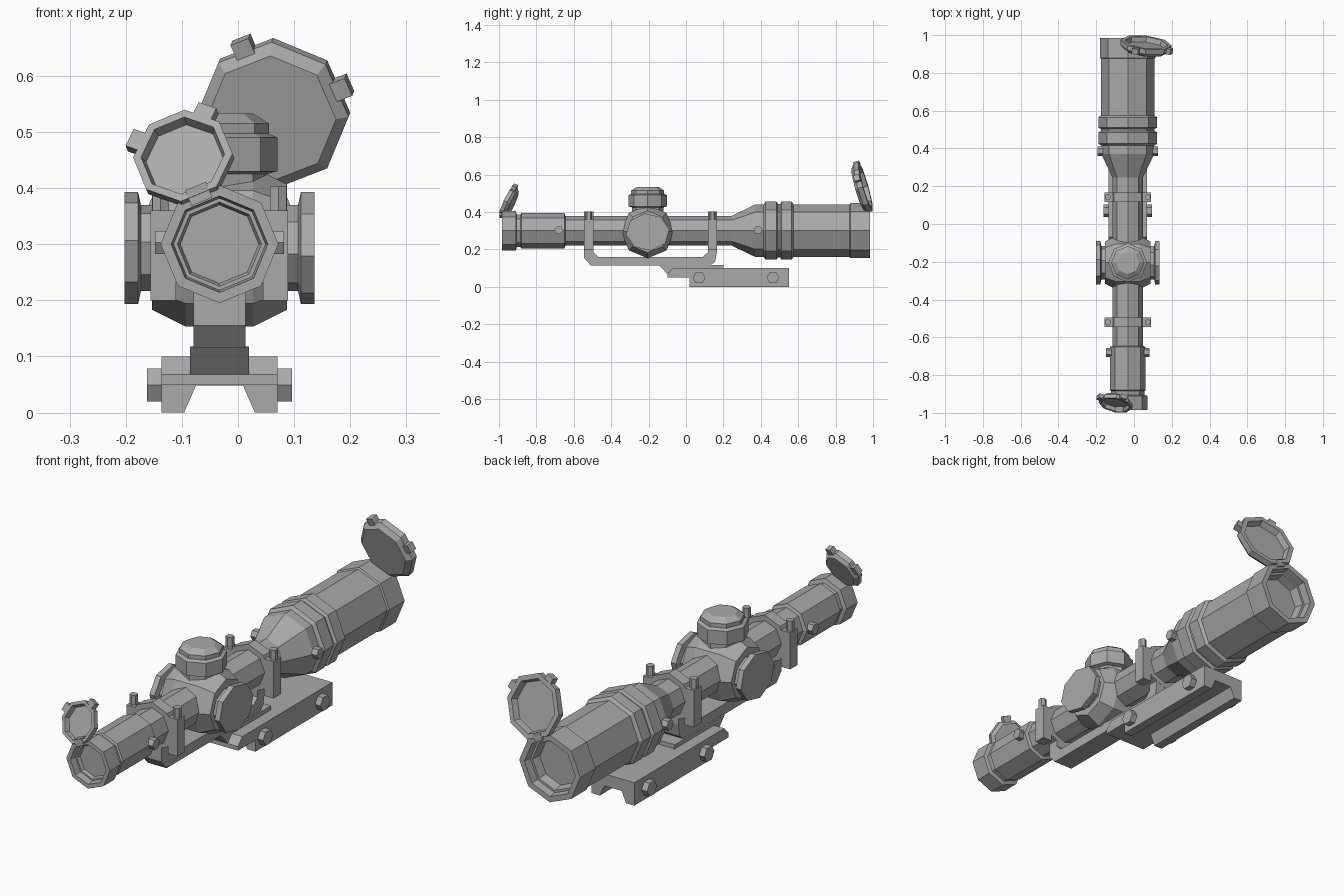
import bpy, bmesh
from math import cos, sin, pi, radians
from mathutils import Matrix, Vector

if "Cube" in bpy.data.objects:
    bpy.data.objects.remove(bpy.data.objects["Cube"])

CX, CZ = -0.033, 0.30          # optical axis
TURRET_Y = -0.205

grey = bpy.data.materials.new("matte_grey")
grey.use_nodes = True
grey.diffuse_color = (0.4, 0.4, 0.4, 1)
grey.node_tree.nodes["Principled BSDF"].inputs["Base Color"].default_value = (0.4, 0.4, 0.4, 1)


def finish(name, bm):
    bmesh.ops.recalc_face_normals(bm, faces=bm.faces)
    mesh = bpy.data.meshes.new(name)
    bm.to_mesh(mesh)
    bm.free()
    mesh.materials.append(grey)
    obj = bpy.data.objects.new(name, mesh)
    bpy.context.collection.objects.link(obj)
    return obj


def frame(origin, x, y, z):
    m = Matrix((x, y, z)).transposed().to_4x4()
    m.translation = Vector(origin)
    return m


X, Y, Z = Vector((1, 0, 0)), Vector((0, 1, 0)), Vector((0, 0, 1))


def lathe(name, profile, matrix, sides=8):
    """Revolve (height, radius) points around the local z axis."""
    bm = bmesh.new()
    rings = []
    for h, r in profile:
        if r == 0:
            rings.append([bm.verts.new((0, 0, h))] * sides)
        else:
            rings.append([bm.verts.new((r * cos(2 * pi * i / sides), r * sin(2 * pi * i / sides), h))
                          for i in range(sides)])
    for a, b in zip(rings, rings[1:]):
        for i in range(sides):
            j = (i + 1) % sides
            quad = list(dict.fromkeys((a[i], a[j], b[j], b[i])))
            if len(quad) > 2:
                bm.faces.new(quad)
    bmesh.ops.dissolve_limit(bm, angle_limit=0.01, verts=bm.verts, edges=bm.edges)
    bm.transform(matrix)
    return finish(name, bm)


def prism(name, points, depth, matrix):
    """Extrude an outline, centred on the local z axis."""
    bm = bmesh.new()
    lo = [bm.verts.new((u, v, -depth / 2)) for u, v in points]
    hi = [bm.verts.new((u, v, depth / 2)) for u, v in points]
    bm.faces.new(lo)
    bm.faces.new(hi)
    for i in range(len(points)):
        j = (i + 1) % len(points)
        bm.faces.new((lo[i], lo[j], hi[j], hi[i]))
    bm.transform(matrix)
    return finish(name, bm)


def box(name, size, matrix):
    a, b = size[0] / 2, size[1] / 2
    return prism(name, [(-a, -b), (a, -b), (a, b), (-a, b)], size[2], matrix)


def bolt(name, length, radius, centre, axis):
    x = Y if axis != Y else Z
    lathe(name, [(-length / 2, 0), (-length / 2, radius), (length / 2, radius), (length / 2, 0)],
          frame(centre, x, axis.cross(x), axis), 6)


# Main tube with recessed glass at both ends
along_y = frame((CX, 0, CZ), X, -Z, Y)
lathe("scope_tube", [
    (-.94, 0), (-.94, .07), (-.955, .075), (-.955, .082), (-.985, .086), (-.985, .105),
    (-.91, .105), (-.905, .088), (-.885, .088), (-.88, .095), (-.65, .095), (-.645, .08),
    (.245, .08), (.37, .14), (.415, .14), (.425, .155), (.485, .155), (.492, .142),
    (.503, .142), (.51, .155), (.565, .155), (.575, .141), (.875, .141), (.88, .147),
    (.985, .147), (.985, .122), (.95, .118), (.95, .108), (.91, .1), (.91, 0)], along_y)

# Turret housing
lathe("turret_housing", [(-.12, 0), (-.12, .112), (-.06, .142), (.06, .142), (.12, .112), (.12, 0)],
      frame((CX, TURRET_Y, CZ - .005), Y, Z, X))

# Top turret
lathe("top_turret", [
    (.38, 0), (.38, .085), (.425, .085), (.43, .103), (.49, .103), (.497, .088), (.515, .088),
    (.533, .06), (.533, 0)], frame((CX, TURRET_Y, 0), X, Y, Z))

# Side turrets
for side, label in ((1, "left"), (-1, "right")):
    lathe(label + "_turret", [(.1, 0), (.1, .09), (.14, .09), (.145, .117), (.169, .117), (.169, 0)],
          frame((CX, TURRET_Y, CZ - .007), Y, Z * side * .86, X * side)
          @ Matrix.Rotation(radians(8), 4, "Z"))

# Clamp rings with flanges and bolts
for y, label in ((-.52, "front"), (.142, "rear")):
    lathe(label + "_clamp_ring", [(-.025, 0), (-.025, .104), (.025, .104), (.025, 0)],
          frame((CX, y, CZ), X, -Z, Y))
    for side in (1, -1):
        box(label + "_clamp_flange", (.045, .05, .16), frame((CX + side * .1, y, .28), X, Y, Z))
        bolt(label + "_clamp_bolt", .045, .017, (CX + side * .105, y, .38), Z)

# Small side screws on the tube
for y, reach in ((-.68, .1), (.385, .145)):
    for side in (1, -1):
        bolt("tube_screw", .03, .024, (CX + side * reach, y, CZ + .003), X * side)

# Cantilever bridge under the tube
prism("mount_bridge", [
    (-.545, .23), (-.545, .155), (-.51, .115), (.13, .115), (.155, .135), (.166, .19), (.166, .23),
    (.117, .23), (.117, .185), (.09, .16), (-.47, .16), (-.495, .185), (-.495, .23)], .092,
    frame((CX, 0, 0), Y, Z, X))
prism("mount_neck", [(-.145, .118), (-.1, .068), (.2, .068), (.2, .118)], .105,
      frame((CX, 0, 0), Y, Z, X))

# Rail base: channel section, with a raised front nose
half = [(.103, .1), (.103, 0), (.063, 0), (.042, .048)]
section = half + [(-u, v) for u, v in reversed(half)]
prism("rail_base", section, .53, frame((CX, .285, 0), X, -Y.cross(X), Y))
prism("rail_nose", [(-.1, .05), (.03, .05), (.03, .1), (-.07, .1), (-.1, .068)], .206,
      frame((CX, 0, 0), Y, Z, X))
for y in (.07, .465):
    for side in (1, -1):
        bolt("rail_bolt", .03, .034, (CX + side * .114, y, .049), X * side)

# Flip-up lens covers, opened on hinges
for label, s, angle, ring, rad, thick, tilt in (("front", -1, 112.5, .105, .09, .035, 27),
                                                 ("rear", 1, 67.5, .147, .136, .045, 17)):
    out = Vector((cos(radians(angle)), 0, sin(radians(angle))))
    face = Y * s
    c, d = cos(radians(tilt)), sin(radians(tilt))
    up, normal = out * c - face * d, face * c + out * d
    tangent = normal.cross(up)
    flat = cos(pi / 8)
    hinge = Vector((CX, s * .997, CZ)) + out * (ring * flat)
    lid = frame(hinge + up * (rad * flat), up, tangent, normal)
    lathe(label + "_lens_cover", [
        (-thick, 0), (-thick, .85 * rad), (-thick * .6, rad), (0, rad), (0, .84 * rad),
        (-thick * .6, .78 * rad), (-thick * .6, 0)], lid @ Matrix.Rotation(pi / 8, 4, "Z"))
    box(label + "_cover_hinge", (.03, .04, .03),
        frame(hinge - face * .016, out, face.cross(out), face))
    for turn in (-45, 45):
        box(label + "_cover_tab", (.03, .035, thick * .7),
            lid @ Matrix.Rotation(radians(turn), 4, "Z")
            @ Matrix.Translation((rad * flat + .008, 0, -thick * .4)))
